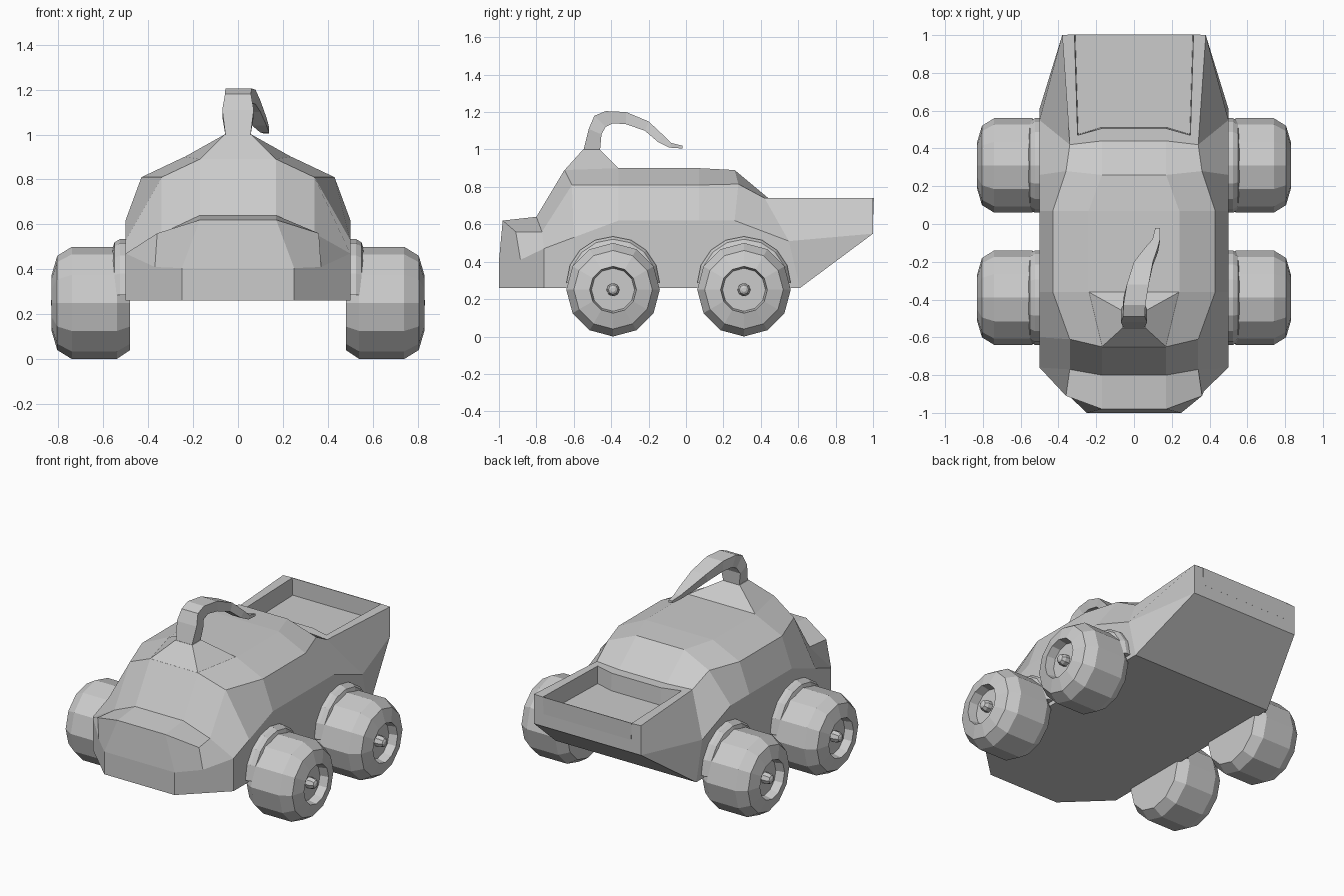
import bpy, bmesh
from math import sin, cos, pi

cube = bpy.data.objects.get("Cube")
if cube:
    bpy.data.objects.remove(cube)

grey = bpy.data.materials.new("plain_grey")
grey.use_nodes = True
grey.diffuse_color = (0.6, 0.6, 0.6, 1)
grey.node_tree.nodes["Principled BSDF"].inputs["Base Color"].default_value = (0.6, 0.6, 0.6, 1)


def finish(bm, name):
    bmesh.ops.recalc_face_normals(bm, faces=bm.faces)
    mesh = bpy.data.meshes.new(name)
    bm.to_mesh(mesh)
    bm.free()
    mesh.materials.append(grey)
    ob = bpy.data.objects.new(name, mesh)
    bpy.context.collection.objects.link(ob)
    return ob


class Builder:
    """Shares vertices by position and drops collapsed faces."""

    def __init__(self):
        self.bm = bmesh.new()
        self.cache = {}

    def face(self, *points):
        verts = []
        for p in points:
            key = tuple(round(c, 4) for c in p)
            if key not in self.cache:
                self.cache[key] = self.bm.verts.new(p)
            if self.cache[key] not in verts:
                verts.append(self.cache[key])
        if len(verts) > 2 and not self.bm.faces.get(verts):
            self.bm.faces.new(verts)

    def loft(self, rings, closed=True):
        for a, b in zip(rings, rings[1:]):
            n = len(a)
            for i in range(n if closed else n - 1):
                j = (i + 1) % n
                self.face(a[i], a[j], b[j], b[i])


def flip(p):
    return (-p[0], p[1], p[2])


# Body: half stations, each running bottom, side, shoulder, roof
stations = [
    [(.25, -1, .26), (.25, -1, .405), (.17, -.98, .62), (.17, -.98, .62)],
    [(.37, -.885, .26), (.37, -.885, .41), (.36, -.91, .56), (.17, -.98, .62)],
    [(.5, -.76, .26), (.5, -.76, .47), (.34, -.77, .56), (.17, -.8, .64)],
    [(.5, -.6, .26), (.5, -.6, .53), (.34, -.61, .81), (.17, -.65, .89)],
    [(.5, -.36, .26), (.5, -.36, .62), (.43, -.36, .81), (.24, -.36, .9)],
    [(.5, .07, .26), (.5, .07, .62), (.43, .07, .81), (.24, .07, .9)],
    [(.5, .26, .26), (.5, .26, .62), (.36, .28, .815), (.17, .26, .89)],
    [(.5, .61, .26), (.5, .55, .51), (.34, .42, .74), (.17, .44, .74)],
    [(.38, 1, .55), (.38, 1, .55), (.38, 1, .74), (.17, 1, .74)],
]
body = Builder()
body.loft([s + [flip(p) for p in reversed(s)] for s in stations])
for cap in (stations[0], stations[-1]):
    for p, q in zip(cap, cap[1:]):
        body.face(p, q, flip(q), flip(p))

# Sunken tray in the rear bed
bm = body.bm
bmesh.ops.recalc_face_normals(bm, faces=bm.faces)
bed = [f for f in bm.faces if all(abs(v.co.z - .74) < .001 for v in f.verts)]
bmesh.ops.inset_region(bm, faces=bed, thickness=.065, depth=0)
bmesh.ops.inset_region(bm, faces=bed, thickness=.006, depth=-.11)
finish(bm, "body")

# Raised roof peak that carries the tail
peak = Builder()
low = [(.17, -.65, .889), (.24, -.36, .899), (-.24, -.36, .899), (-.17, -.65, .889)]
high = [(.06, -.55, 1), (.06, -.46, 1), (-.06, -.46, 1), (-.06, -.55, 1)]
peak.loft([low, high])
peak.face(*high)
finish(peak.bm, "roof_peak")

# Curved tail: centre x, half width, outer y z, inner y z
tail_path = [
    (0, .055, -.55, .99, -.46, .99),
    (0, .07, -.52, 1.11, -.452, 1.08),
    (0, .058, -.49, 1.18, -.43, 1.12),
    (.002, .058, -.43, 1.205, -.39, 1.14),
    (.02, .058, -.32, 1.2, -.32, 1.135),
    (.05, .05, -.2, 1.15, -.22, 1.1),
    (.095, .032, -.12, 1.075, -.15, 1.04),
    (.118, .02, -.08, 1.035, -.09, 1.01),
    (.125, .012, -.02, 1.02, -.02, 1.005),
]
tail = Builder()
rings = [[(x - w, y, z), (x + w, y, z), (x + w, v, u), (x - w, v, u)]
         for x, w, y, z, v, u in tail_path]
tail.loft(rings)
tail.face(*rings[0])
tail.face(*rings[-1])
finish(tail.bm, "tail")


def ring(x, r, y, z, n, side, sweep=2 * pi):
    count = n if sweep > 6 else n + 1
    return [(side * x, y + r * cos(sweep * i / n), z + r * sin(sweep * i / n))
            for i in range(count)]


def turned(name, profile, y, z, n, side):
    """Closed turned part around an axle along x."""
    part = Builder()
    rows = [ring(x, r, y, z, n, side) for x, r in profile]
    part.loft(rows)
    part.face(*rows[0])
    part.face(*rows[-1])
    finish(part.bm, name)


wheel_profile = [(.48, .21), (.54, .25), (.74, .25), (.805, .21),
                 (.83, .125), (.775, .115)]
knob_profile = [(.77, .035), (.805, .035), (.825, .025), (.832, .012)]
fender_profile = [(.46, .25), (.525, .25), (.55, .235), (.56, .205), (.56, .05)]

# Wheels, hub knobs and fenders on both sides
for side, hand in ((1, "left"), (-1, "right")):
    for y, end in ((-.39, "front"), (.31, "rear")):
        label = f"{end}_{hand}"
        turned(f"wheel_{label}", wheel_profile, y, .25, 12, side)
        turned(f"hub_{label}", knob_profile, y, .25, 8, side)
        fender = Builder()
        arches = [ring(x, r, y, .285, 8, side, pi) for x, r in fender_profile]
        fender.loft(arches, closed=False)
        fender.face(*arches[-1])
        fender.face(*arches[0])
        fender.face(*[a[0] for a in arches], *[a[-1] for a in reversed(arches)])
        finish(fender.bm, f"fender_{label}")
